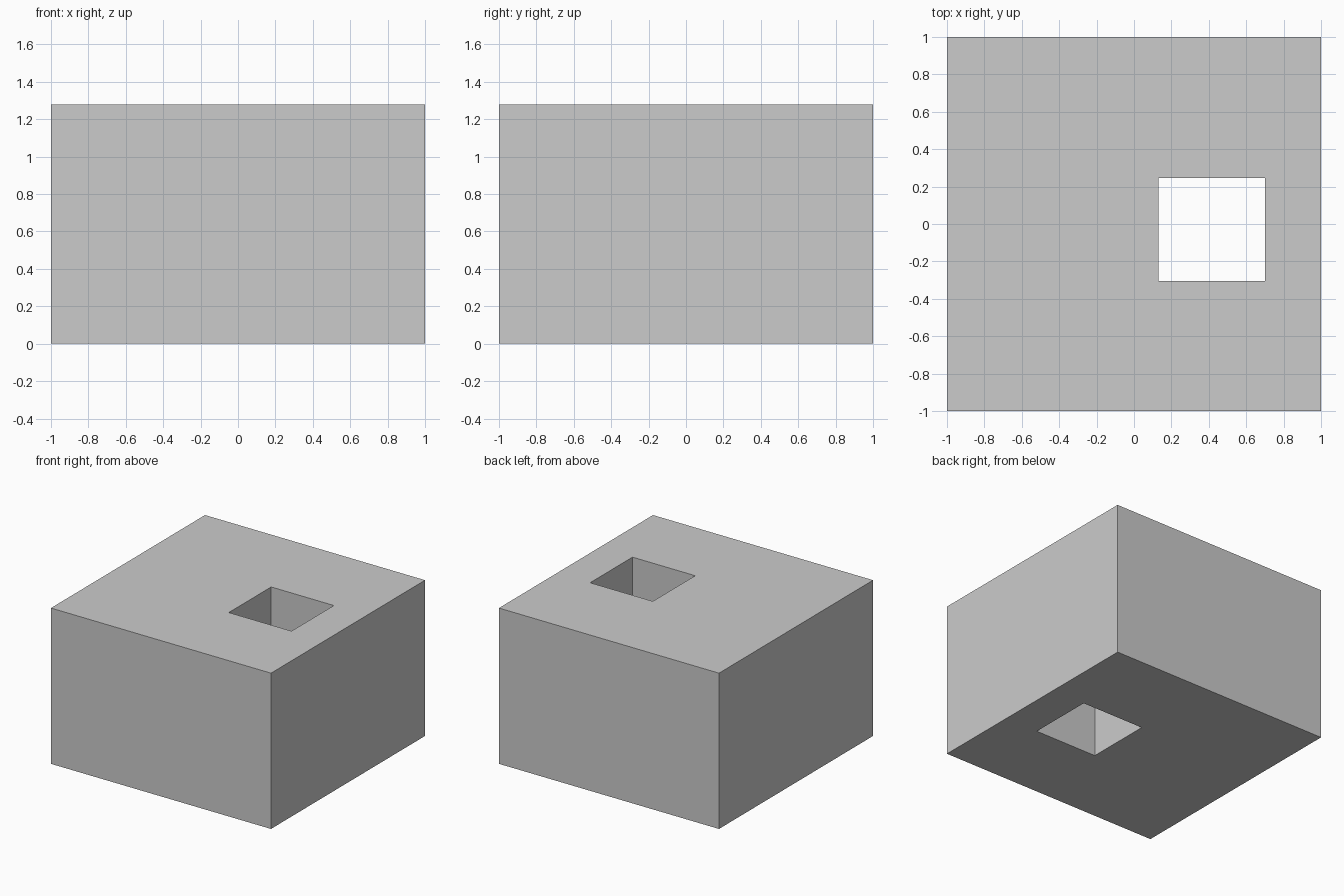
import bpy, bmesh

if "Cube" in bpy.data.objects:
    bpy.data.objects.remove(bpy.data.objects["Cube"])

HEIGHT = 1.28


def ring(bm, x0, x1, y0, y1, z):
    """Four corners of a rectangle, counter-clockwise from above."""
    return [bm.verts.new((x, y, z)) for x, y in ((x0, y0), (x1, y0), (x1, y1), (x0, y1))]


bm = bmesh.new()
outer = (-1, 1, -1, 1)
hole = (0.13, 0.70, -0.305, 0.245)

# Rings run up the outside, across the top, down the shaft and back across the bottom
rings = [ring(bm, *outer, 0), ring(bm, *outer, HEIGHT),
         ring(bm, *hole, HEIGHT), ring(bm, *hole, 0)]
for k in range(4):
    a, b = rings[k], rings[(k + 1) % 4]
    for i in range(4):
        j = (i + 1) % 4
        bm.faces.new((a[i], a[j], b[j], b[i]))

bmesh.ops.recalc_face_normals(bm, faces=bm.faces)

# Solid block with a square shaft cut straight through
mesh = bpy.data.meshes.new("block_with_shaft")
bm.to_mesh(mesh)
bm.free()
block = bpy.data.objects.new("block_with_shaft", mesh)
bpy.context.collection.objects.link(block)
